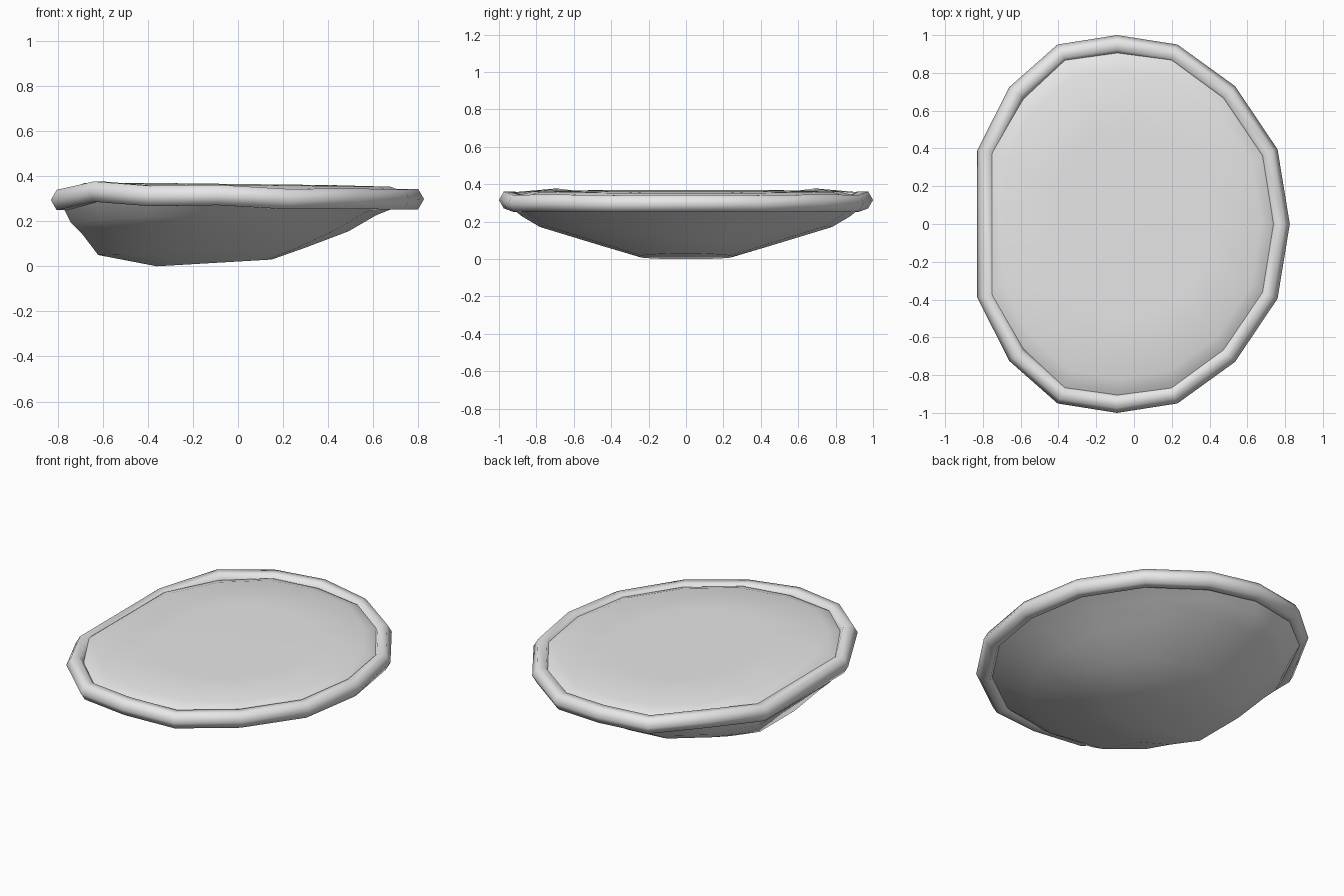
import bpy, bmesh, math
from mathutils import Vector

if "Cube" in bpy.data.objects:
    bpy.data.objects.remove(bpy.data.objects["Cube"])

grey = bpy.data.materials.new("light grey")
grey.diffuse_color = (0.8, 0.8, 0.8, 1)
grey.use_nodes = True
grey.node_tree.nodes["Principled BSDF"].inputs["Base Color"].default_value = grey.diffuse_color

# Half outline of the rim: x, y, height of the tube centre (mirrored in y)
half = [(0.825, 0, .298), (0.76, .395, .296), (0.535, .73, .300), (0.23, .95, .298),
        (-0.09, 1.0, .316), (-0.405, .95, .312), (-0.66, .725, .331), (-0.83, .39, .294)]
rim = [Vector(p) for p in half] + [Vector((x, -y, z)) for x, y, z in reversed(half[1:])]
N = len(rim)


def loft(name, rings, closed=False, cap_start=False, cap_end=False, angle=60):
    """Skin a list of equal-length vertex rings."""
    bm = bmesh.new()
    vs = [[bm.verts.new(p) for p in r] for r in rings]
    n = len(rings[0])
    for k in range(len(vs) if closed else len(vs) - 1):
        a, b = vs[k], vs[(k + 1) % len(vs)]
        for i in range(n):
            j = (i + 1) % n
            bm.faces.new((a[i], a[j], b[j], b[i]))
    for flag, ring in ((cap_start, vs[0]), (cap_end, vs[-1])):
        if flag:
            c = bm.verts.new(sum((v.co for v in ring), Vector()) / n)
            for i in range(n):
                bm.faces.new((ring[i], ring[(i + 1) % n], c))
    bmesh.ops.recalc_face_normals(bm, faces=bm.faces)
    me = bpy.data.meshes.new(name)
    bm.to_mesh(me)
    bm.free()
    me.materials.append(grey)
    ob = bpy.data.objects.new(name, me)
    bpy.context.collection.objects.link(ob)
    bpy.ops.object.select_all(action='DESELECT')
    ob.select_set(True)
    bpy.context.view_layer.objects.active = ob
    bpy.ops.object.shade_smooth_by_angle(angle=math.radians(angle))
    return ob


# Rim tube: hexagonal section swept round the outline
R = 0.052
sections = []
for i, p in enumerate(rim):
    t = rim[(i + 1) % N] - rim[i - 1]
    out = Vector((t.y, -t.x, 0)).normalized()
    c = p - out * R
    sections.append([c + out * R * math.cos(k * math.pi / 3)
                     + Vector((0, 0, R * math.sin(k * math.pi / 3))) for k in range(6)])
loft("rim", sections, closed=True, angle=80)

# Bowl underneath: x min, x max, half depth, z at x min, z at x max
levels = [(-.79, .77, .95, .29, .29), (-.74, .61, .88, .18, .225),
          (-.69, .49, .78, .13, .155), (-.62, .30, .43, .05, .083),
          (-.36, .15, .25, 0, .03)]
rings = []
for x0, x1, yh, z0, z1 in levels:
    ring = []
    for p in rim:
        f = (p.x + .83) / 1.655
        side = .03 * abs(p.y) if .1 < z0 < .25 else 0
        ring.append(Vector((x0 + f * (x1 - x0), p.y * yh, z0 + f * (z1 - z0) + side)))
    rings.append(ring)
loft("bowl", rings, cap_end=True)

# Flat, slightly puffed top filling
def top_ring(s, drop):
    return [Vector((p.x * s, p.y * s, .365 - .012 * p.x * s - drop)) for p in rim]

loft("filling", [top_ring(.95, .06), top_ring(.89, .025), top_ring(.82, .004),
                 top_ring(.5, 0)], cap_end=True)
